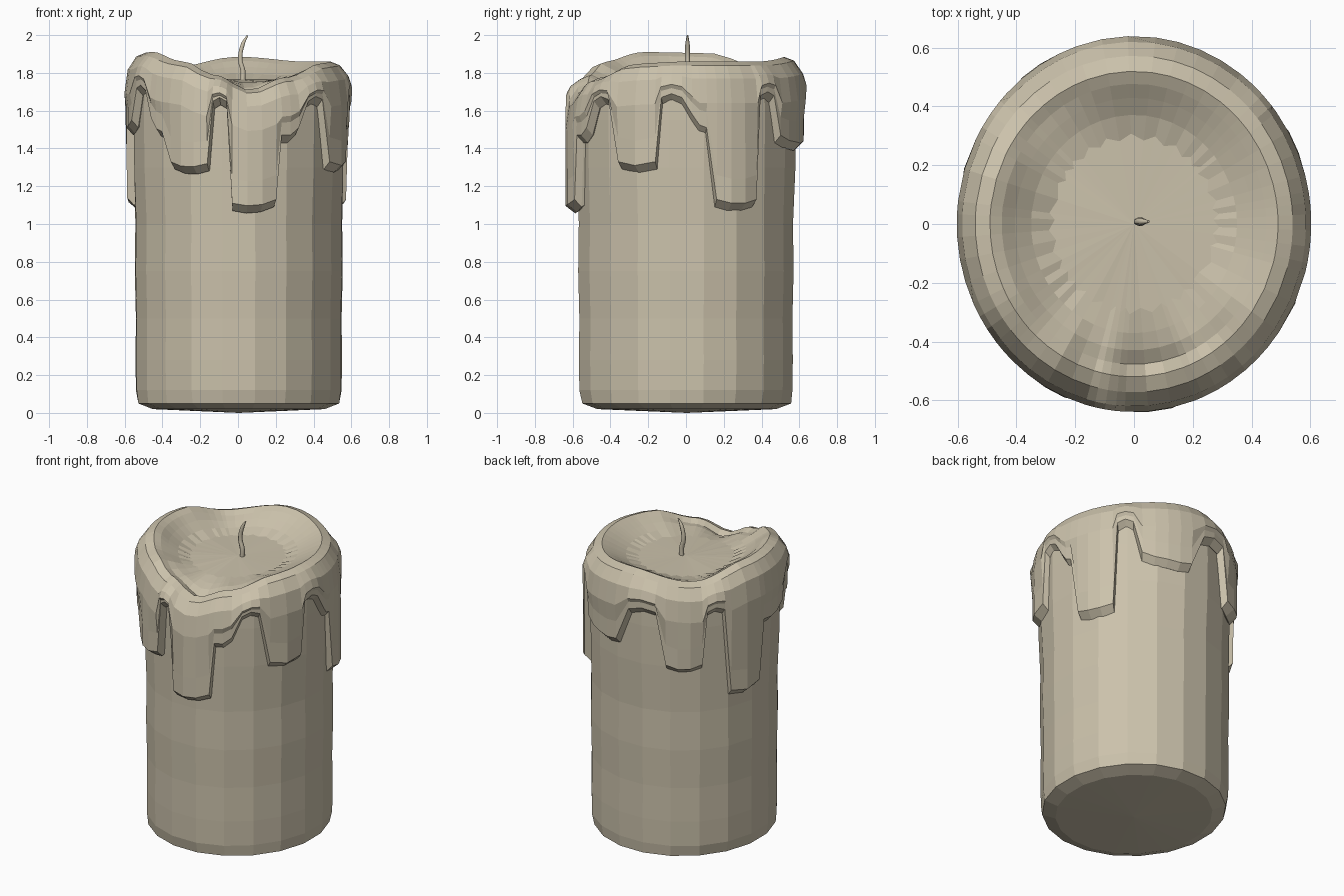
import bpy, bmesh
from math import sin, cos, pi, radians

if "Cube" in bpy.data.objects:
    bpy.data.objects.remove(bpy.data.objects["Cube"])

wax = bpy.data.materials.new("wax")
wax.diffuse_color = (0.60, 0.54, 0.41, 1)
wax.use_nodes = True
wax.node_tree.nodes["Principled BSDF"].inputs["Base Color"].default_value = wax.diffuse_color


def make_object(name, bm):
    bmesh.ops.recalc_face_normals(bm, faces=bm.faces)
    me = bpy.data.meshes.new(name)
    bm.to_mesh(me)
    bm.free()
    me.materials.append(wax)
    ob = bpy.data.objects.new(name, me)
    bpy.context.collection.objects.link(ob)
    return ob


def revolve(name, columns, start, end, ys):
    """columns: list of (angle, [(r, z), ...]); start / end: centre heights of the caps."""
    bm = bmesh.new()
    grid = [[bm.verts.new((r * cos(a), r * ys * sin(a), z)) for r, z in prof]
            for a, prof in columns]
    c0 = bm.verts.new((0, 0, start))
    c1 = bm.verts.new((0, 0, end))
    for i, col in enumerate(grid):
        nxt = grid[(i + 1) % len(grid)]
        bm.faces.new((c0, col[0], nxt[0]))
        bm.faces.new((c1, nxt[-1], col[-1]))
        for j in range(len(col) - 1):
            bm.faces.new((col[j], col[j + 1], nxt[j + 1], nxt[j]))
    return make_object(name, bm)


# Rim height by angle in degrees, eased between points
RIM = [(0, 1.86), (45, 1.86), (90, 1.885), (132, 1.83), (168, 1.905), (205, 1.91),
       (235, 1.86), (255, 1.79), (277, 1.71), (300, 1.775), (332, 1.85), (360, 1.86)]


def rim_height(d):
    d %= 360
    for (a, p), (b, q) in zip(RIM, RIM[1:]):
        if a <= d <= b:
            t = (1 - cos(pi * (d - a) / (b - a))) / 2
            return p + (q - p) * t


# Candle body: a slightly uneven low-poly pillar
SIDES = 20
body_profile = [(0.46, 0.02), (0.538, 0.05), (0.549, 0.12), (0.551, 0.28), (0.549, 0.5),
                (0.555, 0.75), (0.552, 1.0), (0.560, 1.3), (0.563, 1.55)]
body_cols = []
for i in range(SIDES):
    d = 360 * (i + 0.5) / SIDES
    wob = 0.005 * sin(3 * radians(d))
    top = min(1.73, rim_height(d) - 0.08)
    prof = [(r + wob * (0.1 < z < 1.2), z) for r, z in body_profile]
    body_cols.append((radians(d), prof + [(0.56, top), (0.44, 1.60)]))
body = revolve("candle_body", body_cols, 0.0, 1.60, 1.04)
body.location = (0.004, 0.004, 0)

# Drips and gaps: from angle, to angle, lower edge of the wax at each
DRIPS = [(-35, -15, 1.28, 1.28), (-12, -2, 1.66, 1.66), (3, 10, 1.53, 1.46),
         (15, 36.5, 1.08, 1.08), (39, 48, 1.67, 1.67), (53, 83, 1.42, 1.39),
         (92, 109, 1.65, 1.66), (115, 136, 1.28, 1.28), (139, 149, 1.66, 1.66),
         (153, 173, 1.08, 1.09), (177, 198, 1.47, 1.5), (205, 214, 1.71, 1.70),
         (219, 227, 1.51, 1.44), (233, 254, 1.28, 1.27), (257, 264, 1.64, 1.64),
         (267, 290, 1.06, 1.08), (293, 303, 1.42, 1.46), (309, 319, 1.64, 1.65)]

# Melted wax shell: pool, rolled rim and drips in one skin
shell_cols = []
for a0, a1, b0, b1 in DRIPS:
    n = max(2, round((a1 - a0) / 8))
    for k in range(n + 1):
        t = k / n
        d = a0 + (a1 - a0) * t
        h = rim_height(d)
        b = b0 + (b1 - b0) * t + 0.02 * (abs(2 * t - 1) > 0.9) * (1 if b0 < 1.6 else -1)
        drop = h - b
        edge = 0.605 if 0 < t < 1 and b0 < 1.3 else 0.592
        inner = 0.27 + 0.02 * (len(shell_cols) % 2)
        dh = h - 1.85
        prof = [(inner, 1.765 + 0.1 * dh),
                (0.35, 1.785 + 0.35 * dh),
                (0.405, 1.81 + 0.65 * dh),
                (0.45, h - 0.02),
                (0.49, h),
                (0.54, h - min(0.02, 0.12 * drop)),
                (0.585, h - min(0.09, 0.35 * drop)),
                (0.603, h - min(0.22, 0.6 * drop)),
                (edge, b + min(0.16, 0.3 * drop)),
                (edge, b + 0.03),
                (0.555, b - 0.01),
                (0.51, b + 0.02)]
        shell_cols.append((radians(d), prof))
revolve("melted_wax", shell_cols, 1.765, 1.60, 1.06)

# Wick: thin bent, tapering curve
cu = bpy.data.curves.new("wick", 'CURVE')
cu.dimensions = '3D'
cu.bevel_depth = 0.015
cu.bevel_resolution = 1
cu.resolution_u = 4
cu.use_fill_caps = True
cu.materials.append(wax)
sp = cu.splines.new('BEZIER')
path = [(0.025, 1.75, 1), (0.026, 1.81, 1), (0.012, 1.87, 0.9), (0.025, 1.95, 0.8),
        (0.05, 1.998, 0.3)]
sp.bezier_points.add(len(path) - 1)
for p, (x, z, r) in zip(sp.bezier_points, path):
    p.co = (x, 0.008, z)
    p.radius = r
    p.handle_left_type = p.handle_right_type = 'AUTO'
wick = bpy.data.objects.new("wick", cu)
bpy.context.collection.objects.link(wick)
